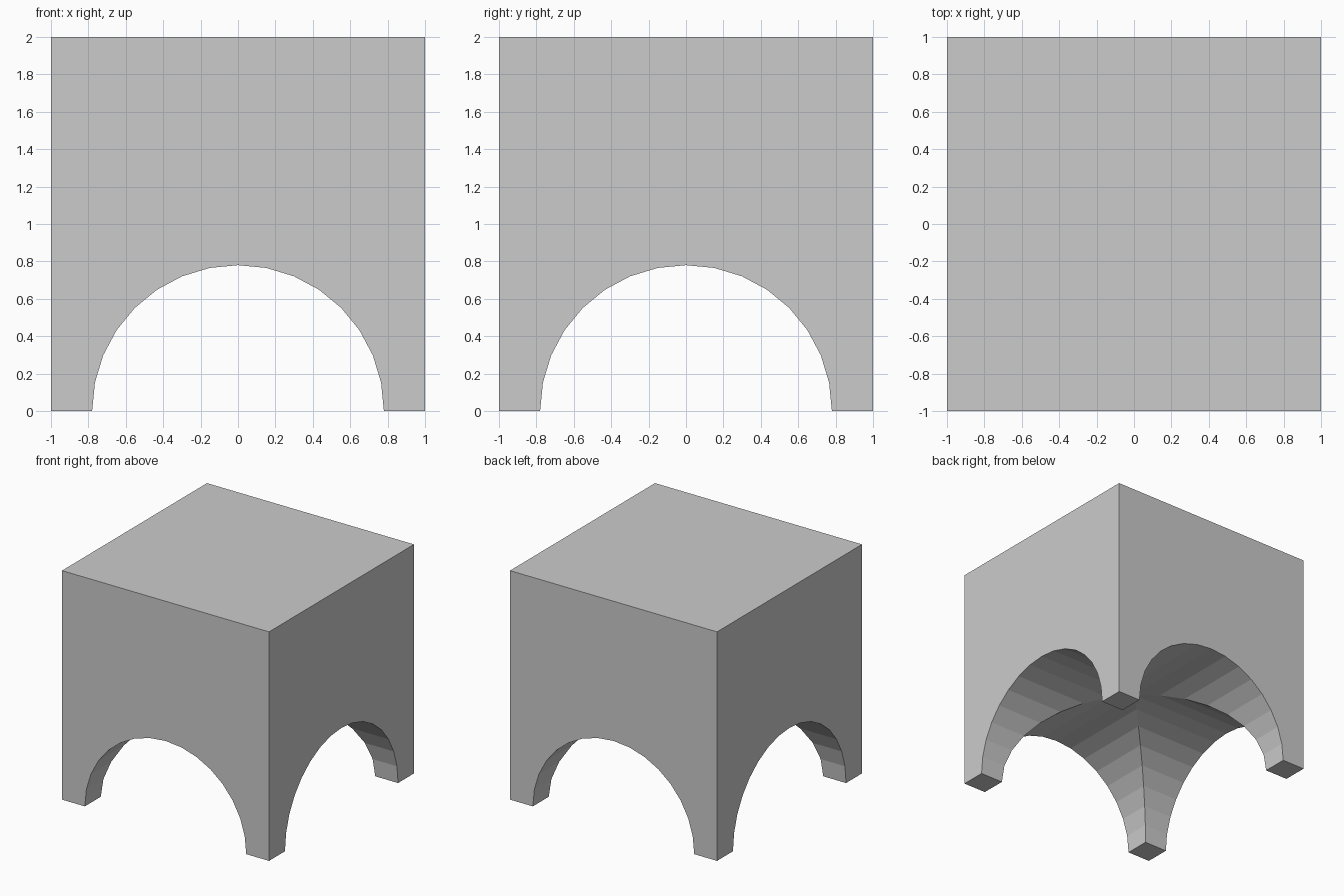
import bpy, bmesh
from math import sin, cos, pi
from mathutils import Matrix

if "Cube" in bpy.data.objects:
    bpy.data.objects.remove(bpy.data.objects["Cube"])

HALF, HEIGHT, RADIUS, SEGMENTS = 1.0, 2.0, 0.78, 16

# Half-round arch profile (x, z), from the right foot to the left foot
arch = [(RADIUS * cos(pi * i / SEGMENTS), RADIUS * sin(pi * i / SEGMENTS))
        for i in range(SEGMENTS + 1)]

bm = bmesh.new()


def face(points, turn):
    bm.faces.new([bm.verts.new(turn @ Matrix.Translation(p).translation) for p in points])


for quarter in range(4):
    turn = Matrix.Rotation(quarter * pi / 2, 3, 'Z')
    # Outer wall with the arch opening
    face([(x, -HALF, z) for x, z in arch]
         + [(-HALF, -HALF, 0), (-HALF, -HALF, HEIGHT),
            (HALF, -HALF, HEIGHT), (HALF, -HALF, 0)], turn)
    # Barrel vault running inward to the diagonal groins
    for (xa, za), (xb, zb) in zip(arch, arch[1:]):
        face([(xa, -HALF, za), (xb, -HALF, zb),
              (xb, -abs(xb), zb), (xa, -abs(xa), za)], turn)
    # Square foot
    face([(RADIUS, -RADIUS, 0), (RADIUS, -HALF, 0),
          (HALF, -HALF, 0), (HALF, -RADIUS, 0)], turn)

# Flat top
face([(-HALF, -HALF, HEIGHT), (HALF, -HALF, HEIGHT),
      (HALF, HALF, HEIGHT), (-HALF, HALF, HEIGHT)], Matrix.Identity(3))

# Weld the parts into one closed block
bmesh.ops.remove_doubles(bm, verts=bm.verts, dist=1e-4)
bmesh.ops.recalc_face_normals(bm, faces=bm.faces)

mesh = bpy.data.meshes.new("vaulted_block")
bm.to_mesh(mesh)
bm.free()
bpy.context.collection.objects.link(bpy.data.objects.new("vaulted_block", mesh))
